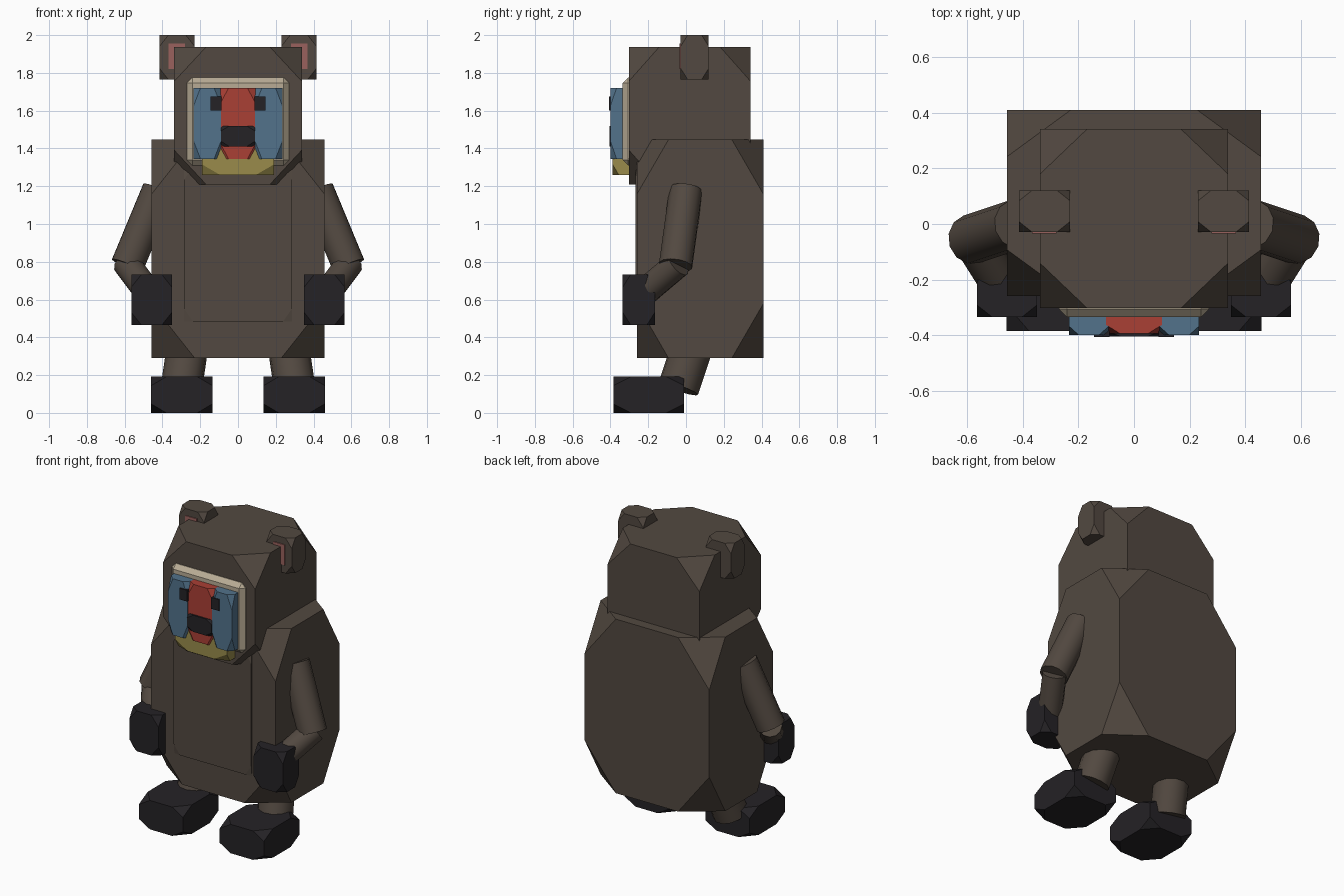
import bpy, bmesh
from mathutils import Vector, Matrix

if "Cube" in bpy.data.objects:
    bpy.data.objects.remove(bpy.data.objects["Cube"])

def mat(name, *rgb):
    m = bpy.data.materials.new(name)
    m.diffuse_color = (*rgb, 1)
    m.use_nodes = True
    m.node_tree.nodes["Principled BSDF"].inputs["Base Color"].default_value = m.diffuse_color
    return m

FUR = mat("fur", 0.085, 0.066, 0.052)
DARK = mat("dark", 0.018, 0.016, 0.019)
CREAM = mat("cream", 0.48, 0.41, 0.30)
BLUE = mat("blue", 0.085, 0.17, 0.26)
RED = mat("red", 0.40, 0.05, 0.035)
YELLOW = mat("yellow", 0.32, 0.26, 0.07)
PINK = mat("pink", 0.32, 0.12, 0.11)

def finish(bm, name, material):
    me = bpy.data.meshes.new(name)
    bm.normal_update()
    bm.to_mesh(me)
    bm.free()
    me.materials.append(material)
    ob = bpy.data.objects.new(name, me)
    bpy.context.collection.objects.link(ob)
    return ob

def block(name, material, x, y, z, cut=0.25, edge=0.0):
    """Box given by ranges; cut trims corners by a share of each side, edge chamfers edges."""
    bm = bmesh.new()
    bmesh.ops.create_cube(bm, size=1)
    if cut:
        bmesh.ops.bevel(bm, geom=bm.verts[:], offset=cut, offset_type='OFFSET',
                        segments=1, profile=0.5, affect='VERTICES')
    lo, hi = (Vector(p) for p in zip(x, y, z))
    bmesh.ops.transform(bm, verts=bm.verts[:],
                        matrix=Matrix.Translation((lo + hi) / 2) @ Matrix.Diagonal((*(hi - lo), 1)))
    if edge:
        bmesh.ops.bevel(bm, geom=bm.edges[:], offset=edge, offset_type='OFFSET',
                        segments=1, profile=0.5, affect='EDGES')
    return finish(bm, name, material)

def limb(name, a, b, r):
    a, b = Vector(a), Vector(b)
    bm = bmesh.new()
    rot = (b - a).to_track_quat('Z', 'Y').to_matrix().to_4x4()
    bmesh.ops.create_cone(bm, cap_ends=True, segments=12, radius1=r, radius2=r,
                          depth=(b - a).length,
                          matrix=Matrix.Translation((a + b) / 2) @ rot)
    ob = finish(bm, name, FUR)
    bpy.context.view_layer.objects.active = ob
    ob.select_set(True)
    bpy.ops.object.shade_smooth_by_angle(angle=0.7)
    ob.select_set(False)

# Torso and head
block("body", FUR, (-0.458, 0.458), (-0.26, 0.41), (0.29, 1.447))
block("belly", FUR, (-0.285, 0.285), (-0.268, -0.18), (0.485, 1.3), 0.08)
block("head", FUR, (-0.338, 0.338), (-0.303, 0.342), (1.21, 1.937))

# Face
block("face_mask", CREAM, (-0.27, 0.27), (-0.335, -0.25), (1.31, 1.775), 0, 0.028)
block("chin", YELLOW, (-0.19, 0.19), (-0.388, -0.26), (1.26, 1.48))
block("nose_bridge", RED, (-0.10, 0.10), (-0.395, -0.27), (1.345, 1.72))
block("nose", DARK, (-0.09, 0.09), (-0.406, -0.34), (1.41, 1.52))

# Paired parts
for side, s in (("left", -1), ("right", 1)):
    def span(a, b):
        return tuple(sorted((s * a, s * b)))
    block("cheek_" + side, BLUE, span(0.09, 0.235), (-0.4, -0.27), (1.345, 1.72))
    block("eye_" + side, DARK, span(0.088, 0.145), (-0.408, -0.36), (1.60, 1.675), 0)
    block("ear_" + side, FUR, span(0.23, 0.415), (-0.028, 0.12), (1.765, 2.0))
    block("inner_ear_" + side, PINK, span(0.28, 0.367), (-0.034, 0.02), (1.82, 1.955), 0)
    limb("upper_arm_" + side, (s * 0.42, 0, 1.18), (s * 0.586, -0.055, 0.78), 0.09)
    limb("forearm_" + side, (s * 0.59, -0.04, 0.79), (s * 0.47, -0.23, 0.63), 0.074)
    block("hand_" + side, DARK, span(0.35, 0.565), (-0.335, -0.165), (0.465, 0.733))
    limb("leg_" + side, (s * 0.245, 0.083, 0.5), (s * 0.30, -0.04, 0.13), 0.11)
    block("foot_" + side, DARK, span(0.135, 0.46), (-0.385, -0.01), (0, 0.192))
